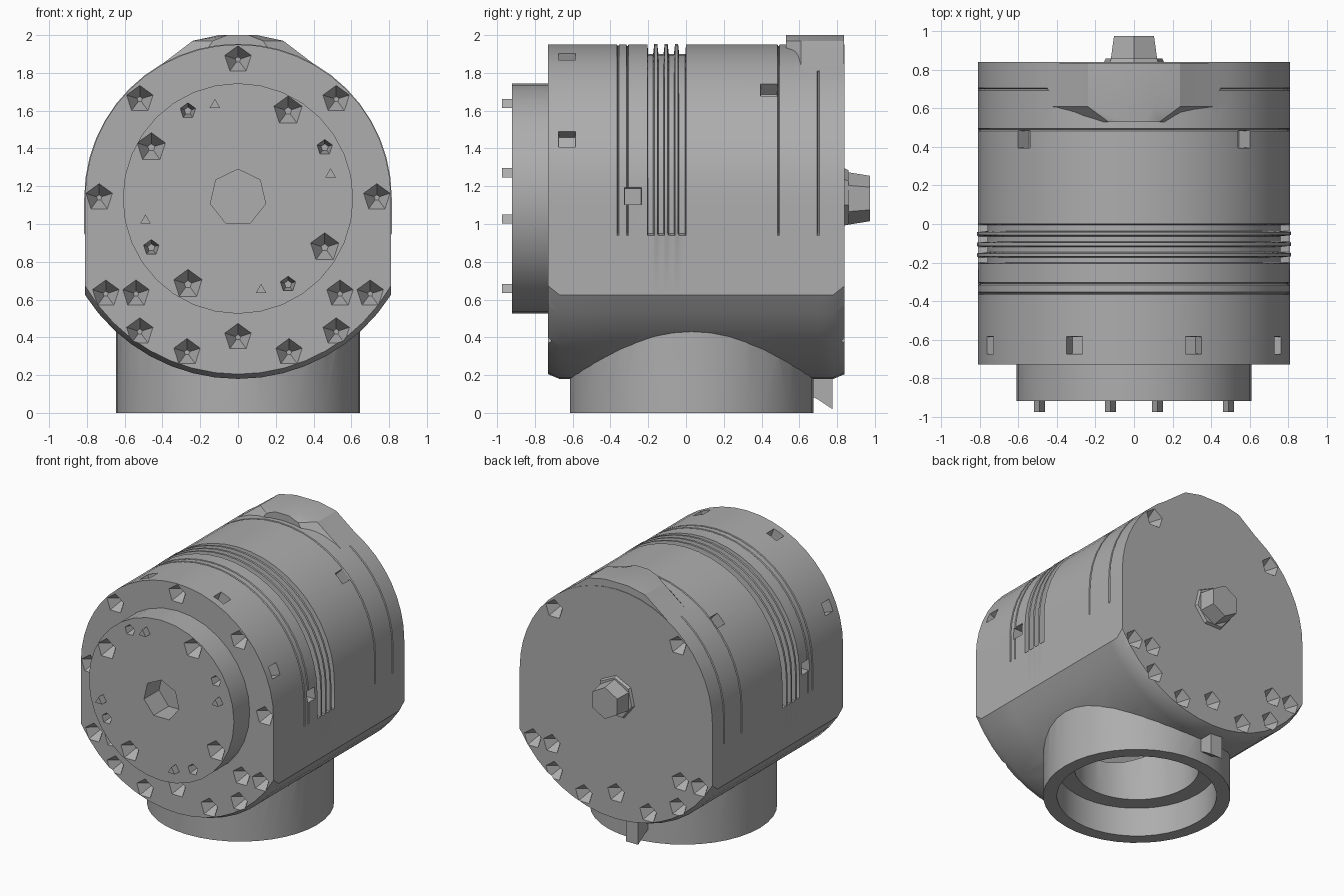
import bpy, bmesh
from math import sin, cos, pi, asin, radians
from mathutils import Vector, Matrix

old = bpy.data.objects.get("Cube")
if old:
    bpy.data.objects.remove(old, do_unlink=True)

grey = bpy.data.materials.new("machined grey")
grey.use_nodes = True
COLOUR = (0.42, 0.42, 0.42, 1)
grey.diffuse_color = COLOUR
grey.node_tree.nodes["Principled BSDF"].inputs["Base Color"].default_value = COLOUR

AXIS_Z = 1.14          # height of the barrel axis
R_TOP, R_LOW = 0.81, 0.96
FRONT, BACK = -0.73, 0.84


def finish(name, bm):
    bmesh.ops.recalc_face_normals(bm, faces=bm.faces)
    mesh = bpy.data.meshes.new(name)
    bm.to_mesh(mesh)
    bm.free()
    mesh.materials.append(grey)
    obj = bpy.data.objects.new(name, mesh)
    bpy.context.collection.objects.link(obj)
    return obj


def loft(name, sections):
    bm = bmesh.new()
    rings = [[bm.verts.new(p) for p in s] for s in sections]
    n = len(rings[0])
    for a, b in zip(rings, rings[1:]):
        for i in range(n):
            j = (i + 1) % n
            bm.faces.new((a[i], a[j], b[j], b[i]))
    bm.faces.new(rings[0])
    bm.faces.new(rings[-1])
    return finish(name, bm)


def add_cone(bm, start, direction, r1, r2, depth, segs):
    """Cone or cylinder growing from start along direction."""
    d = Vector(direction).normalized()
    turn = d.to_track_quat('Z', 'Y').to_matrix().to_4x4()
    place = Matrix.Translation(Vector(start) + d * depth / 2) @ turn
    if segs == 4:
        place = place @ Matrix.Rotation(pi / 4, 4, 'Z')
    bmesh.ops.create_cone(bm, cap_ends=True, segments=segs, radius1=r1,
                          radius2=r2, depth=depth, matrix=place)


def cone(name, *args):
    bm = bmesh.new()
    add_cone(bm, *args)
    return finish(name, bm)


def boolean(target, tool, operation):
    tool.hide_render = True
    mod = target.modifiers.new("cut", 'BOOLEAN')
    mod.operation = operation
    mod.solver = 'EXACT'
    mod.use_self = True
    mod.object = tool
    bpy.context.view_layer.objects.active = target
    bpy.ops.object.modifier_apply(modifier=mod.name)
    bpy.data.objects.remove(tool, do_unlink=True)


def smooth(obj):
    bpy.ops.object.select_all(action='DESELECT')
    obj.select_set(True)
    bpy.context.view_layer.objects.active = obj
    bpy.ops.object.shade_smooth_by_angle(angle=radians(25))


# Barrel: round above, wider flat-sided saddle below
def section(y, d, e):
    r, low = R_TOP - d, R_LOW - e
    pts = [(r * cos(pi * i / 24), AXIS_Z + r * sin(pi * i / 24)) for i in range(25)]
    pts += [(-r, 0.95), (-R_TOP, 0.94)]
    half = asin(R_TOP / low)
    for i in range(17):
        a = -half + 2 * half * i / 16
        pts.append((low * sin(a), AXIS_Z - low * cos(a)))
    pts += [(R_TOP, 0.94), (r, 0.95)]
    return [(x, y, z) for x, z in pts]


stations = [(FRONT, 0, 0.025), (-0.67, 0, 0)]
for y in (-0.36, -0.31):                       # fine seams
    stations += [(y - 0.006, 0, 0), (y, 0.01, 0), (y + 0.006, 0, 0)]
stations += [(-0.204, 0, 0), (-0.2, 0.05, 0)]   # bellows groove
for y in (-0.16, -0.105, -0.05):
    stations += [(y - 0.014, 0.05, 0), (y - 0.008, -0.004, 0),
                 (y + 0.008, -0.004, 0), (y + 0.014, 0.05, 0)]
stations += [(-0.004, 0.05, 0), (0, 0, 0)]
for y in (0.49, 0.7):
    stations += [(y - 0.006, 0, 0), (y, 0.01, 0), (y + 0.006, 0, 0)]
stations += [(0.78, 0, 0), (BACK, 0, 0.025)]
housing = loft("housing", [section(*s) for s in stations])

# Raised lug on the rear top edge
lug = [(0.45, 1.81), (0.24, 1.97), (0.1, 2.0)]
lug = [(0.4, 1.7)] + lug + [(-x, z) for x, z in reversed(lug)] + [(-0.4, 1.7)]
rear_lug = loft("rear_lug", [[(x * k, y, z) for x, z in lug]
                             for y, k in ((0.53, 0.55), (0.61, 1), (BACK - 0.004, 1))])
boolean(housing, rear_lug, 'UNION')

# Mounting neck below, hollow into the barrel
neck = cone("neck", (0, 0.03, 0), (0, 0, 1), 0.645, 0.645, 0.55, 40)
boolean(housing, neck, 'UNION')
cavity = cone("cavity", (0, -0.55, AXIS_Z), (0, 1, 0), 0.66, 0.66, 1.2, 40)
boolean(housing, cavity, 'DIFFERENCE')
for r, height in ((0.55, 0.22), (0.43, 0.9)):
    bore = cone("bore", (0, 0.03, -0.05), (0, 0, 1), r, r, height + 0.05, 40)
    boolean(housing, bore, 'DIFFERENCE')

# Screw pits on the end faces and square pockets round the barrel
lower = [(0, 0.4), (0.27, 0.32), (0.52, 0.43), (0.54, 0.63), (0.7, 0.63)]
upper = [(0.52, 1.66)]
bm = bmesh.new()
for spots, y, inward in ((lower + upper + [(0, 1.87), (0.735, 1.14)], FRONT, 1),
                         (lower + upper, BACK, -1)):
    for x, z in spots:
        for side in ((1, -1) if x else (1,)):
            add_cone(bm, (side * x, y - inward * 0.01, z), (0, inward, 0),
                     0.08, 0.015, 0.1, 5)
for y, angles in ((-0.63, (22.5, 67.5, 112.5, 157.5)), (-0.28, (0.5, 179.5)),
                  (0.44, (45, 135))):
    for deg in angles:
        out = Vector((cos(radians(deg)), 0, sin(radians(deg))))
        add_cone(bm, Vector((0, y, AXIS_Z)) + out * 0.84, -out, 0.065, 0.06, 0.11, 4)
boolean(housing, finish("pits", bm), 'DIFFERENCE')
smooth(housing)

# Bellows folds seen inside the cavity
for i, y in enumerate((-0.16, -0.105, -0.05)):
    bpy.ops.mesh.primitive_torus_add(major_segments=32, minor_segments=6,
                                     major_radius=0.655, minor_radius=0.018,
                                     location=(0, y, AXIS_Z), rotation=(pi / 2, 0, 0))
    fold = bpy.context.object
    fold.name = f"inner_fold_{i + 1}"
    fold.data.materials.append(grey)

# Front output flange with centre socket and screw pits
FACE = -0.92
flange = cone("front_flange", (0, FACE, AXIS_Z - 0.005), (0, 1, 0), 0.61, 0.61, 0.22, 32)
bm = bmesh.new()
add_cone(bm, (0, FACE - 0.01, AXIS_Z), (0, 1, 0), 0.15, 0.15, 0.19, 7)
for k in range(4):
    for deg, r in ((60, 0.085), (30, 0.045)):
        a = radians(deg + 90 * k)
        add_cone(bm, (0.53 * cos(a), FACE - 0.01, AXIS_Z + 0.53 * sin(a)),
                 (0, 1, 0), r, 0.02, 0.1, 5)
boolean(flange, finish("flange_pits", bm), 'DIFFERENCE')
smooth(flange)

# Locating pins on the flange
for k in range(4):
    a = radians(14 + 90 * k)
    cone(f"flange_pin_{k + 1}", (0.505 * cos(a), -0.975, AXIS_Z + 0.505 * sin(a)),
         (0, 1, 0), 0.033, 0.033, 0.07, 3)

# Rear plug
cone("rear_plug_collar", (0, 0.83, 1.135), (0, 1, 0), 0.165, 0.15, 0.03, 7)
cone("rear_plug", (0, 0.85, 1.135), (0, 1, 0), 0.14, 0.12, 0.125, 6)

# Drain tab at the rear of the neck
loft("drain_tab", [[(x, 0.6, 0.2), (x, 0.775, 0.2), (x, 0.775, 0.02), (x, 0.7, 0.07),
                    (x, 0.6, 0.12)] for x in (-0.14, -0.04)])
